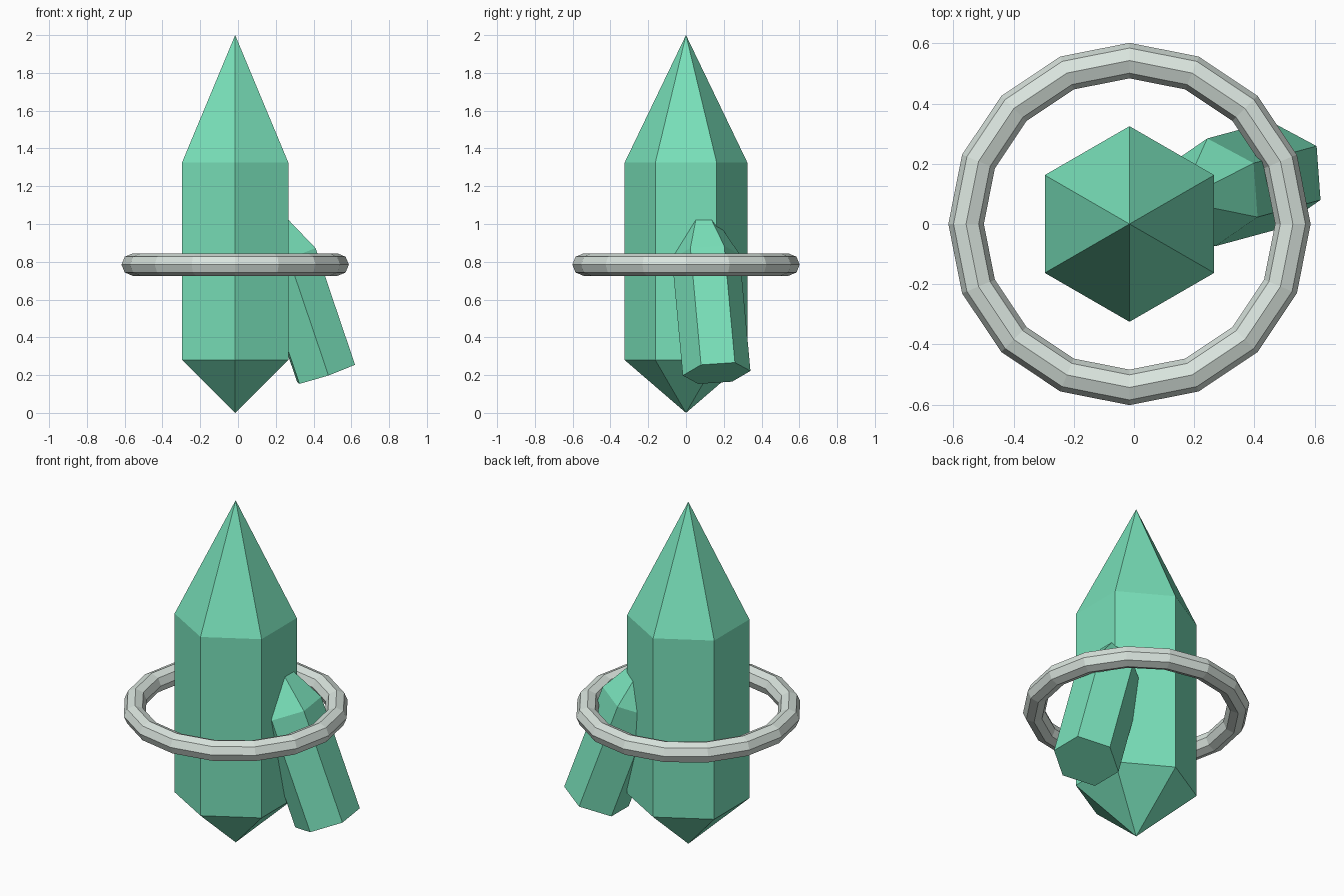
import bpy, bmesh
from math import sin, cos, pi
from mathutils import Vector, Matrix

if "Cube" in bpy.data.objects:
    bpy.data.objects.remove(bpy.data.objects["Cube"])


def material(name, rgb):
    m = bpy.data.materials.new(name)
    m.diffuse_color = (*rgb, 1)
    m.use_nodes = True
    m.node_tree.nodes["Principled BSDF"].inputs["Base Color"].default_value = m.diffuse_color
    return m


def crystal(name, profile, mat, matrix):
    """Six-sided crystal from (radius, height) stations; radius 0 is a point."""
    bm = bmesh.new()
    rings = []
    for r, z in profile:
        n = 6 if r else 1
        rings.append([bm.verts.new((r * cos(pi / 2 + i * pi / 3),
                                    r * sin(pi / 2 + i * pi / 3), z)) for i in range(n)])
    for a, b in zip(rings, rings[1:]):
        for i in range(6):
            j = (i + 1) % 6
            quad = [a[i % len(a)], a[j % len(a)], b[j % len(b)], b[i % len(b)]]
            bm.faces.new(list(dict.fromkeys(quad)))
    for ring in (rings[0], rings[-1]):
        if len(ring) == 6:
            bm.faces.new(ring)
    bmesh.ops.recalc_face_normals(bm, faces=bm.faces)
    me = bpy.data.meshes.new(name)
    bm.to_mesh(me)
    bm.free()
    me.materials.append(mat)
    ob = bpy.data.objects.new(name, me)
    ob.matrix_world = matrix
    bpy.context.collection.objects.link(ob)


green = material("green_crystal", (0.19, 0.75, 0.49))
pale = material("pale_metal", (0.70, 0.78, 0.73))
CX = -0.015

# Main crystal, pointed at both ends
crystal("main_crystal", [(0, 0), (0.325, 0.28), (0.325, 1.325), (0, 2)],
        green, Matrix.Translation((CX, 0, 0)))

# Small side crystal leaning into the main one, flat at its base
axis = Vector((-0.21, -0.057, 0.62)).normalized()
side = Vector((-0.05, 1, 0))
side = (side - axis * side.dot(axis)).normalized()
frame = Matrix((side.cross(axis), side, axis)).transposed().to_4x4()
crystal("side_crystal", [(0.18, 0), (0.18, 0.655), (0, 0.99)],
        green, Matrix.Translation((0.466, 0.162, 0.21)) @ frame)

# Floating ring
bpy.ops.mesh.primitive_torus_add(major_segments=16, minor_segments=8,
                                 major_radius=0.543, minor_radius=0.059,
                                 location=(CX, 0, 0.785))
ring = bpy.context.object
ring.name = "ring"
ring.data.materials.append(pale)
bpy.ops.object.shade_flat()
